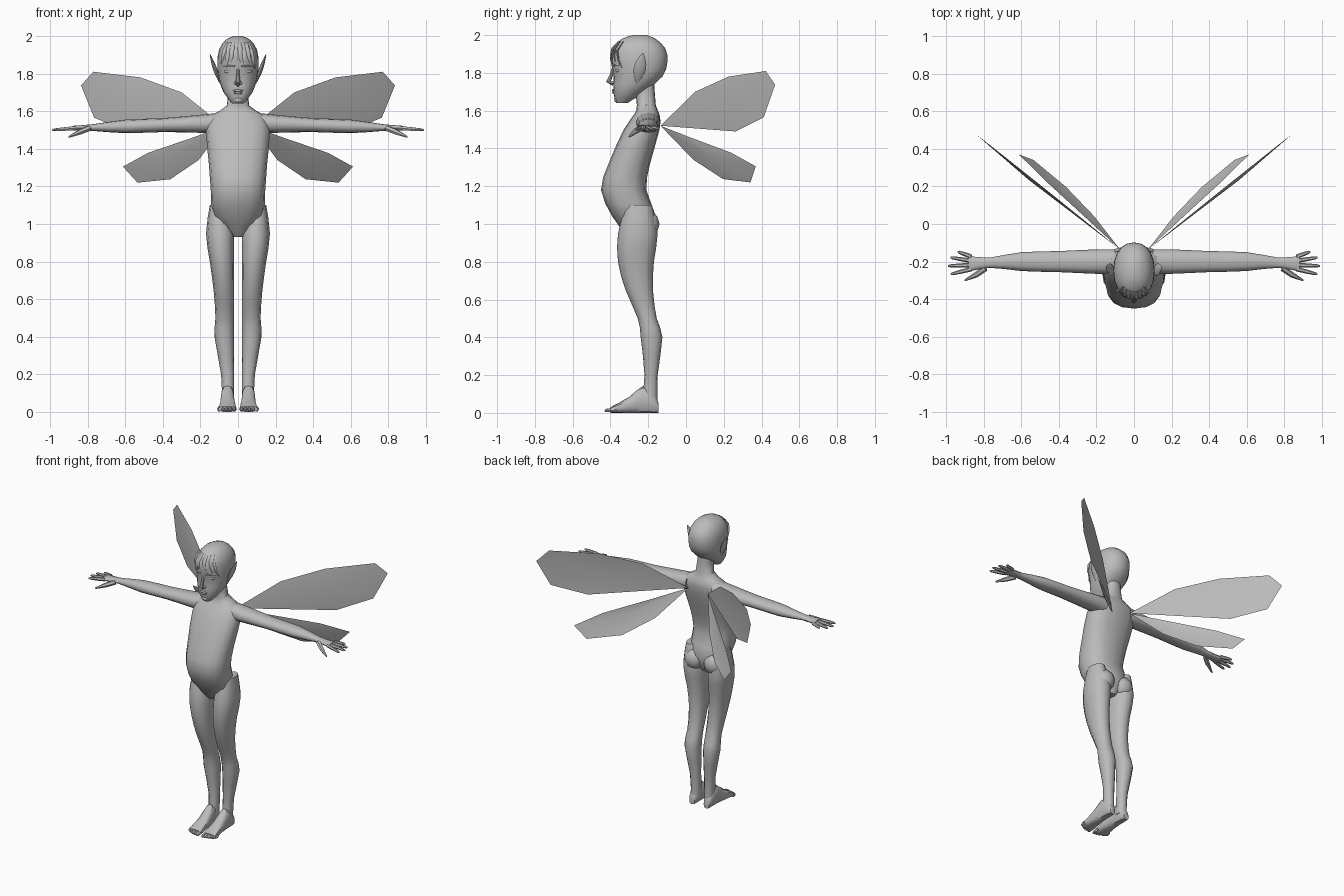
import bpy, bmesh, math
from mathutils import Vector, Matrix

cube = bpy.data.objects.get("Cube")
if cube:
    bpy.data.objects.remove(cube)

grey = bpy.data.materials.new("plain grey")
grey.use_nodes = True
colour = (0.5, 0.5, 0.5, 1)
grey.diffuse_color = colour
grey.node_tree.nodes["Principled BSDF"].inputs["Base Color"].default_value = colour


def finish(name, bm, mirror=False, angle=40):
    bmesh.ops.recalc_face_normals(bm, faces=bm.faces)
    mesh = bpy.data.meshes.new(name)
    bm.to_mesh(mesh)
    bm.free()
    mesh.materials.append(grey)
    part = bpy.data.objects.new(name, mesh)
    bpy.context.collection.objects.link(part)
    bpy.ops.object.select_all(action='DESELECT')
    part.select_set(True)
    bpy.context.view_layer.objects.active = part
    bpy.ops.object.shade_smooth_by_angle(angle=math.radians(angle))
    if mirror:
        part.modifiers.new("Mirror", 'MIRROR').use_mirror_merge = False


def skin(bm, rings):
    """Join rings of points into a closed tube."""
    rings = [[bm.verts.new(point) for point in ring] for ring in rings]
    count = len(rings[0])
    for lower, upper in zip(rings, rings[1:]):
        for i in range(count):
            j = (i + 1) % count
            bm.faces.new((lower[i], lower[j], upper[j], upper[i]))
    bm.faces.new(rings[0])
    bm.faces.new(rings[-1])


def refine(sections):
    """Insert a smoothly curved section halfway between each pair."""
    rows = [Vector(row) for row in sections]
    result = []
    for i, (start, end) in enumerate(zip(rows, rows[1:])):
        before = rows[max(i - 1, 0)]
        after = rows[min(i + 2, len(rows) - 1)]
        result += [start, (start + end) / 2 + (start + end - before - after) / 16]
    return result + [rows[-1]]


def oval(left, right, front, back, power, count):
    for i in range(count):
        turn = math.tau * i / count
        c, s = math.cos(turn), math.sin(turn)
        c = math.copysign(abs(c) ** (2 / power), c)
        s = math.copysign(abs(s) ** (2 / power), s)
        yield (left + right + (right - left) * c) / 2, (front + back + (back - front) * s) / 2


def loft(bm, axis, sections, power=2.2, count=14):
    """Each section: position on the axis, then bounds on the other two axes."""
    place = {'X': lambda t, a, b: (t, a, b),
             'Y': lambda t, a, b: (a, t, b),
             'Z': lambda t, a, b: (a, b, t)}[axis]
    skin(bm, [[place(t, a, b) for a, b in oval(*bounds, power, count)]
              for t, *bounds in sections])


def tube(bm, points, radii, count=6, flat=1.0):
    points = [Vector(point) for point in points]
    rings = []
    for i, (point, radius) in enumerate(zip(points, radii)):
        along = (points[min(i + 1, len(points) - 1)] - points[max(i - 1, 0)]).normalized()
        up = Vector((0, 1, 0)) if abs(along.z) > 0.6 else Vector((0, 0, 1))
        side = along.cross(up).normalized()
        depth = along.cross(side) * flat
        turns = [math.tau * k / count for k in range(count)]
        rings.append([point + (side * math.cos(t) + depth * math.sin(t)) * radius for t in turns])
    skin(bm, rings)


def ball(bm, centre, size):
    matrix = Matrix.Translation(centre) @ Matrix.Diagonal((*size, 1))
    bmesh.ops.create_icosphere(bm, subdivisions=2, radius=1, matrix=matrix)


# Torso and neck: height, half width, front, back
torso = [(.93, .03, -.31, -.2), (1.04, .13, -.39, -.16), (1.18, .145, -.45, -.21),
         (1.32, .155, -.41, -.19), (1.5, .17, -.33, -.14), (1.58, .14, -.275, -.14),
         (1.63, .06, -.26, -.16), (1.78, .05, -.28, -.17)]
bm = bmesh.new()
loft(bm, 'Z', [(z, -half, half, front, back) for z, half, front, back in refine(torso)], 2.4, 16)
finish("torso", bm)

bm = bmesh.new()
ball(bm, (.075, -.205, 1), (.07, .065, .075))
finish("buttocks", bm, True)

# Legs: height, outer edge, front, back; the inner edge opens out at the hip
legs = [(.05, .085, -.235, -.15), (.2, .09, -.22, -.15), (.4, .125, -.24, -.125),
        (.5, .12, -.255, -.155), (.65, .13, -.32, -.175), (.8, .15, -.36, -.17),
        (.95, .17, -.36, -.15), (1.1, .15, -.32, -.18)]
bm = bmesh.new()
loft(bm, 'Z', [(z, .02 + max(0, z - 1) / 2, outer, front, back)
               for z, outer, front, back in refine(legs)], count=12)
finish("legs", bm, True)

# Feet: position, half width, height
middle = .056
feet = [(-.145, .02, .05), (-.17, .03, .1), (-.23, .035, .14), (-.3, .04, .085), (-.4, .05, .03)]
bm = bmesh.new()
loft(bm, 'Y', [(y, middle - half, middle + half, 0, height)
               for y, half, height in refine(feet)], 2.6, 12)
for toe in range(5):
    x = .02 + toe * .02
    tip = -.43 + toe * toe * .002
    tube(bm, [(x, -.37, .018), (x, tip + .01, .013), (x, tip, .01)], [.012, .011, .005])
finish("feet", bm, True)

# Arms: position, half depth, half height, sloping gently down to the palm
arms = [(.1, .065, .055), (.2, .065, .048), (.4, .056, .037), (.6, .05, .036),
        (.77, .027, .018), (.88, .043, .013)]
bm = bmesh.new()
sections = []
for x, depth, height in refine(arms):
    y = -.2 - max(0, x - .65) * .05
    z = 1.54 - x * .035
    sections.append((x, y - depth, y + depth, z - height, z + height))
loft(bm, 'X', sections, count=12)
finish("arms", bm, True)

# Fingers fan out from the palm
bm = bmesh.new()
for finger in range(4):
    root = Vector((.865, -.24 + finger * .022, 1.51))
    spread = (finger - 1.2) * .2
    length = .125 - .012 * (finger - 1) ** 2
    reach = Vector((math.cos(spread), math.sin(spread), -.08)) * length
    tube(bm, [root, root + reach / 2, root + reach * .9, root + reach], [.012, .011, .008, .004])
tube(bm, [(.79, -.235, 1.51), (.84, -.27, 1.49), (.9, -.3, 1.463)], [.016, .015, .005])
finish("fingers", bm, True)

# Head: height, half width, front, back
head = refine([(1.64, .03, -.37, -.31), (1.7, .077, -.385, -.22), (1.78, .104, -.383, -.125),
               (1.86, .11, -.398, -.098), (1.93, .1, -.39, -.11), (1.98, .065, -.34, -.16),
               (2, .02, -.28, -.21)])
bm = bmesh.new()
loft(bm, 'Z', [(z, -half, half, front, back) for z, half, front, back in head], count=20)
finish("head", bm)


def face_point(x, z):
    """Point on the front of the head at a given x and z."""
    for lower, upper in zip(head, head[1:]):
        if lower[0] <= z <= upper[0]:
            row = lower.lerp(upper, (z - lower[0]) / (upper[0] - lower[0]))
            half, front, back = row[1:]
            bulge = (1 - min(abs(x) / half, 1) ** 2.2) ** (1 / 2.2)
            return Vector((x, (front + back + (front - back) * bulge) / 2, z))


# Fringe locks, alternately long and short, fanning out from the crown
bm = bmesh.new()
for lock in range(8):
    x = (lock - 3.5) * .026
    drop = .1 + .025 * (lock % 2) + abs(x) / 5
    path = [face_point(x * (.6 + .4 * t), 1.965 - drop * t) for t in (0, .35, .7, 1)]
    tube(bm, path, [.008, .015, .011, .001], flat=.45)
finish("fringe_hair", bm)

# Pointed ears, leaf shaped and leaning outward
bm = bmesh.new()
steps = [k / 6 for k in range(7)]
tube(bm, [Vector((.095, -.26, 1.745)).lerp(Vector((.15, -.228, 1.905)), t) for t in steps],
     [.001 + .01 * math.sin(math.pi * t) for t in steps], 8, 3)
finish("ears", bm, True)

# Facial features
bm = bmesh.new()
tube(bm, [(0, -.38, 1.84), (0, -.395, 1.79), (0, -.41, 1.755), (0, -.385, 1.738)],
     [.008, .009, .013, .008], 8)
for side in (-1, 1):
    ball(bm, (side * .014, -.39, 1.75), (.009, .012, .008))
finish("nose", bm)

bm = bmesh.new()
for z, width in ((1.709, .028), (1.697, .023)):
    ball(bm, (0, -.381, z), (width, .012, .007))
ball(bm, (0, -.367, 1.66), (.026, .014, .017))
finish("lips_and_chin", bm)

bm = bmesh.new()
ball(bm, (.05, -.362, 1.812), (.025, .013, .01))
tube(bm, [face_point(x, 1.84) for x in (.02, .05, .08)], [.004, .006, .003])
finish("eyelids_and_brows", bm, True)


# Wings: thin sheets swept back from the shoulder blades, creased along a midrib
def wing(name, tilt, outline):
    bm = bmesh.new()
    root_x, root_z = outline[0]
    rim = [bm.verts.new((x, -.135 + (x - root_x) * .79 + (z - root_z) * tilt, z)) for x, z in outline]
    centre = sum((v.co for v in rim), Vector()) / len(rim)
    rib = bm.verts.new(centre + Vector((.01, -.01, 0)))
    for start, end in zip(rim, rim[1:] + rim[:1]):
        bm.faces.new((rib, start, end))
    finish(name, bm, True, 20)


wing("upper_wings", .03, [(.075, 1.52), (.3, 1.7), (.52, 1.78), (.77, 1.81),
                          (.835, 1.737), (.765, 1.565), (.58, 1.49)])
wing("lower_wings", -.375, [(.075, 1.52), (.24, 1.46), (.48, 1.378), (.612, 1.305),
                            (.535, 1.22), (.36, 1.238), (.21, 1.34)])
